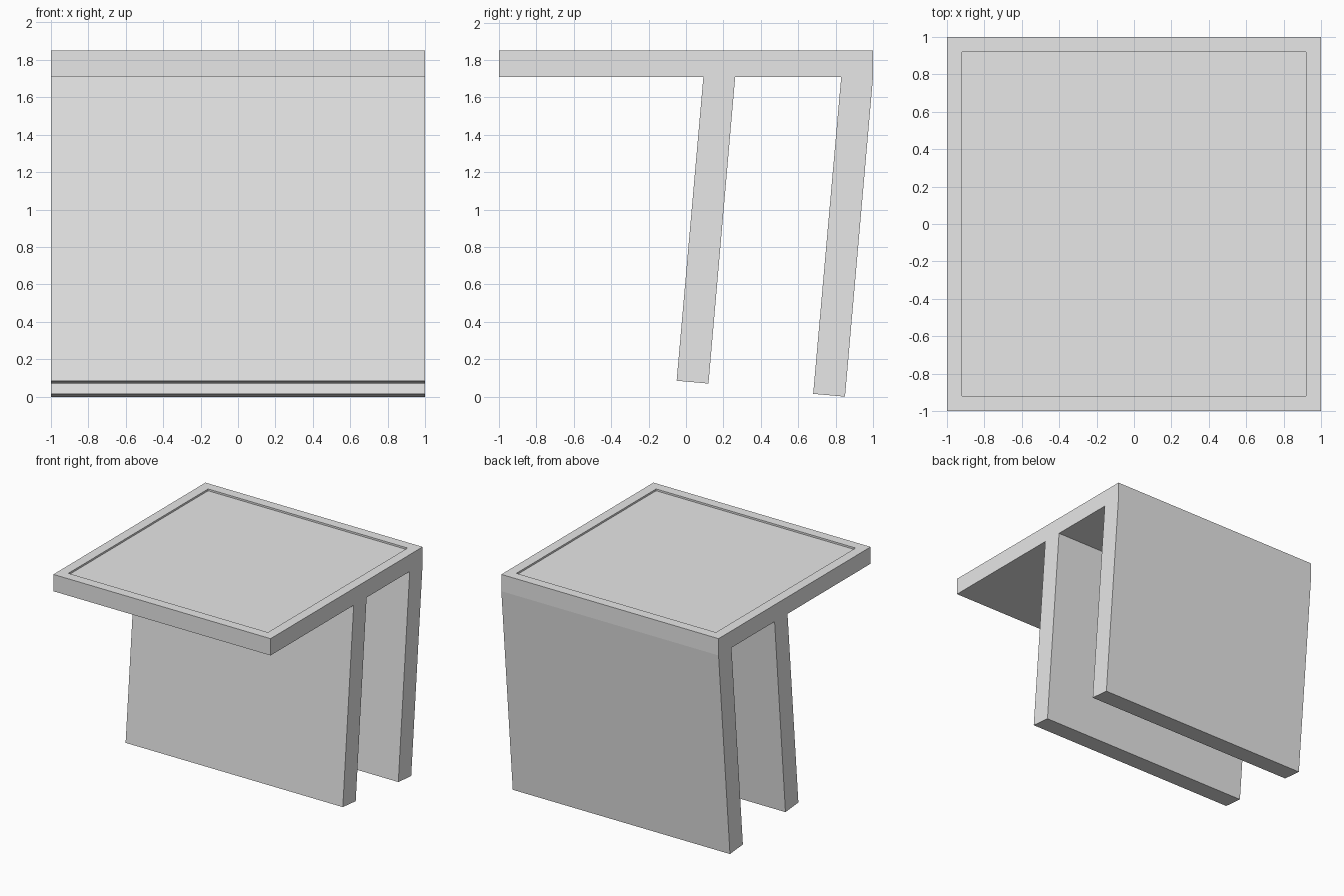
import bpy
import bmesh

# Remove the default cube
cube = bpy.data.objects.get("Cube")
if cube:
    bpy.data.objects.remove(cube, do_unlink=True)

# Single plain grey
grey = bpy.data.materials.new("plain_grey")
grey.use_nodes = True
colour = (0.8, 0.8, 0.8, 1)
grey.diffuse_color = colour
grey.node_tree.nodes["Principled BSDF"].inputs["Base Color"].default_value = colour

HALF = 1.0            # half width of every part
TOP, UNDER = 1.85, 1.71
RIM, RECESS = 0.115, 0.015


def extrude_profile(name, profile):
    """Extrude a closed (y, z) outline across the full width."""
    bm = bmesh.new()
    face = bm.faces.new([bm.verts.new((-HALF, y, z)) for y, z in profile])
    side = bmesh.ops.extrude_face_region(bm, geom=[face])["geom"]
    verts = [v for v in side if isinstance(v, bmesh.types.BMVert)]
    bmesh.ops.translate(bm, verts=verts, vec=(2 * HALF, 0, 0))
    bmesh.ops.recalc_face_normals(bm, faces=bm.faces)
    return finish(name, bm)


def finish(name, bm):
    mesh = bpy.data.meshes.new(name)
    bm.to_mesh(mesh)
    bm.free()
    mesh.materials.append(grey)
    obj = bpy.data.objects.new(name, mesh)
    bpy.context.collection.objects.link(obj)
    return obj


# Table top: slab with a shallow panel sunk into its upper face
bm = bmesh.new()
bmesh.ops.create_cube(bm, size=1)
bmesh.ops.scale(bm, verts=bm.verts, vec=(2 * HALF, 2 * HALF, TOP - UNDER))
bmesh.ops.translate(bm, verts=bm.verts, vec=(0, 0, (TOP + UNDER) / 2))
upper = max(bm.faces, key=lambda f: f.calc_center_median().z)
bmesh.ops.inset_individual(bm, faces=[upper], thickness=RIM)
walls = bmesh.ops.extrude_face_region(bm, geom=[upper])["geom"]
floor_verts = [v for v in walls if isinstance(v, bmesh.types.BMVert)]
bmesh.ops.translate(bm, verts=floor_verts, vec=(0, 0, -RECESS))
if upper.is_valid:
    bmesh.ops.delete(bm, geom=[upper], context="FACES_ONLY")
bmesh.ops.recalc_face_normals(bm, faces=bm.faces)
finish("table_top", bm)

# Slanted panel legs with square-cut lower ends
THICK = 0.17
for name, top_y, foot_y, foot_z in (("front_leg", 0.093, -0.05, 0.07),
                                    ("back_leg", 0.83, 0.68, 0.0)):
    extrude_profile(name, [(top_y, UNDER), (top_y + THICK, UNDER),
                           (foot_y + THICK, foot_z), (foot_y, foot_z + 0.015)])
